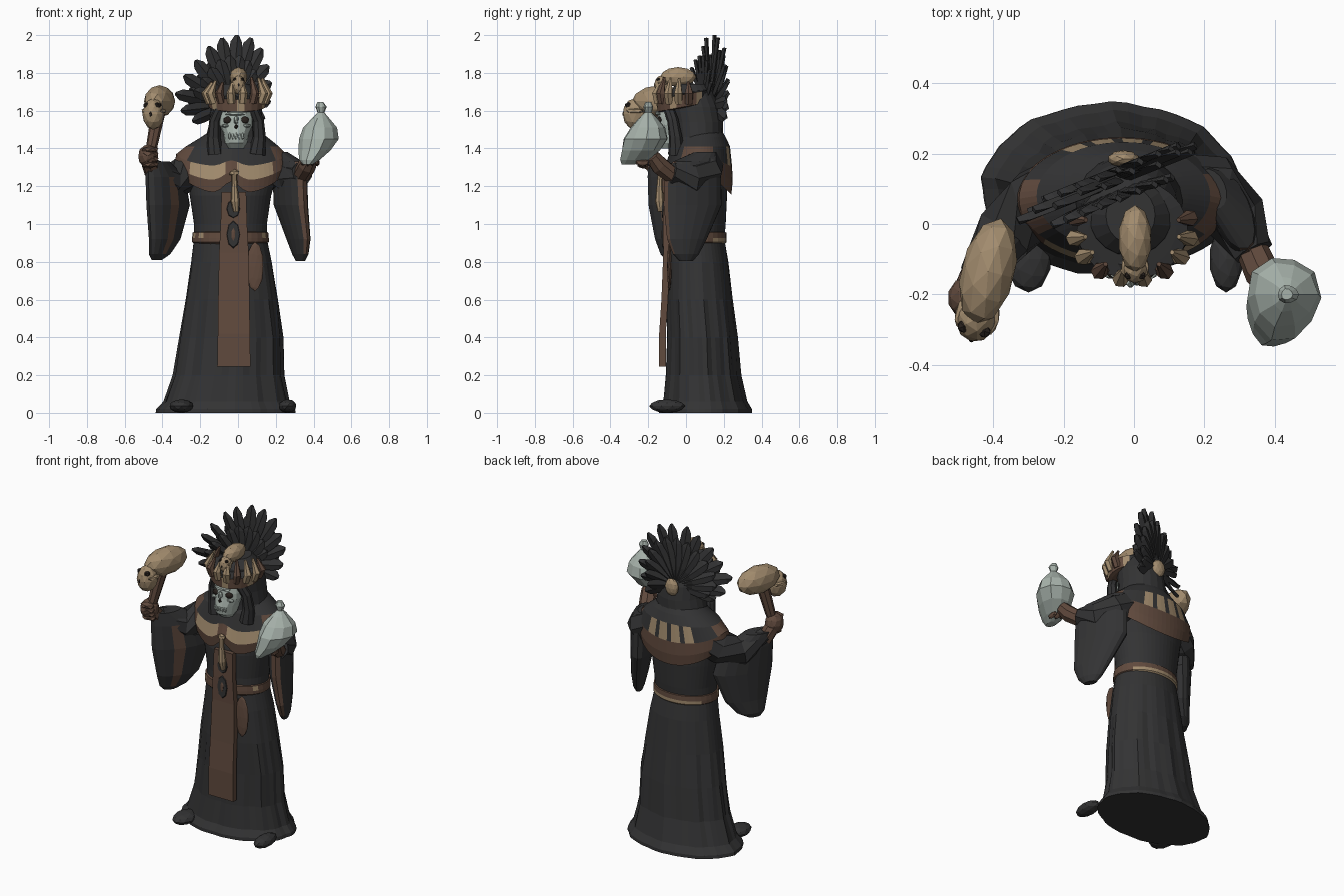
import bpy, bmesh, math, random
from mathutils import Vector, Matrix

random.seed(4)
PI = math.pi

def colour(name, rgb):
    m = bpy.data.materials.new(name)
    m.diffuse_color = (*rgb, 1)
    return m

BLACK = colour("black cloth", (.033, .033, .034))
BROWN = colour("brown leather", (.118, .068, .047))
TAN = colour("old bone", (.36, .26, .155))
PALE = colour("pale green", (.39, .45, .41))
DARK = colour("socket shadow", (.022, .016, .013))
MATS = [BLACK, BROWN, TAN, PALE, DARK]
K, B, T, P, D = range(5)

def finish(name, bm, mat=None):
    bmesh.ops.recalc_face_normals(bm, faces=bm.faces)
    if mat is not None:
        for f in bm.faces:
            f.material_index = mat
    me = bpy.data.meshes.new(name)
    bm.to_mesh(me)
    bm.free()
    for m in MATS:
        me.materials.append(m)
    ob = bpy.data.objects.new(name, me)
    bpy.context.collection.objects.link(ob)
    return ob

def skin(name, loops, rule, caps=True):
    """Bridge rings of points; rule(ring, segment) gives the colour."""
    bm = bmesh.new()
    vs = [[bm.verts.new(p) for p in lp] for lp in loops]
    n = len(vs[0])
    for i in range(len(vs) - 1):
        for k in range(n):
            f = bm.faces.new((vs[i][k], vs[i][(k+1) % n], vs[i+1][(k+1) % n], vs[i+1][k]))
            f.material_index = rule(i, k) if callable(rule) else rule
    if caps:
        for i, lp in ((0, vs[0]), (len(vs) - 2, vs[-1])):
            bm.faces.new(lp).material_index = rule(i, 0) if callable(rule) else rule
    return finish(name, bm)

def loft(name, rings, rule, n=16, rot=0, fold=lambda z, a: 1, lift=lambda i, a: 0, caps=True):
    """Stack of ellipses (z, cx, cy, rx, ry), turned by rot."""
    loops = []
    for i, (z, cx, cy, rx, ry) in enumerate(rings):
        lp = []
        for k in range(n):
            a = 2 * PI * k / n
            x, y = rx * math.cos(a) * fold(z, a), ry * math.sin(a) * fold(z, a)
            lp.append((cx + x * math.cos(rot) - y * math.sin(rot),
                       cy + x * math.sin(rot) + y * math.cos(rot), z + lift(i, a)))
        loops.append(lp)
    return skin(name, loops, rule, caps)

def tube(name, pts, radii, mat, n=8):
    pts = [Vector(p) for p in pts]
    loops = []
    for i, p in enumerate(pts):
        d = (pts[min(i + 1, len(pts) - 1)] - pts[max(i - 1, 0)]).normalized()
        s = d.cross(Vector((.1, 1, .05))).normalized()
        t = d.cross(s)
        loops.append([p + radii[i] * (s * math.cos(2*PI*k/n) + t * math.sin(2*PI*k/n)) for k in range(n)])
    return skin(name, loops, mat)

def ball(name, loc, radii, mat, mtx=Matrix(), sub=2):
    bm = bmesh.new()
    bmesh.ops.create_icosphere(bm, subdivisions=sub, radius=1)
    bm.transform(mtx @ Matrix.Translation(loc) @ Matrix.Diagonal((*radii, 1)))
    return finish(name, bm, mat)

def skull(name, loc, s, yaw):
    """Long cranium with muzzle, cheekbones and dark openings."""
    m = Matrix.Translation(loc) @ Matrix.Rotation(yaw, 4, 'Z') @ Matrix.Scale(s, 4)
    ball(name + "_cranium", (0, 0, 0), (.077, .155, .085), T, m)
    ball(name + "_muzzle", (0, -.14, -.068), (.058, .065, .083), T, m)
    ball(name + "_nose_hole", (0, -.2, -.068), (.009, .008, .015), D, m, 1)
    for sx in (-1, 1):
        ball(name + "_eye_socket", (sx * .03, -.168, -.022), (.02, .02, .017), D, m, 1)
        ball(name + "_cheekbone", (sx * .045, -.13, -.052), (.02, .05, .016), T, m, 1)

# robe from hem to shoulders, with pleats fading out at the waist
def pleat(z, a):
    w = .035 * max(0, min(1, (.9 - z) / .5)) * min(1, .4 + z * 3)
    return 1 + w * math.sin(9 * a + 2 * z) * .7 + w * .6 * math.sin(17 * a + 1 - 3 * z)

loft("robe", [(0, -.065, .10, .368, .245), (.02, -.065, .10, .364, .245), (.06, -.06, .10, .33, .22),
     (.2, -.05, .09, .288, .195), (.4, -.038, .085, .27, .183), (.6, -.035, .07, .243, .175),
     (.8, -.035, .062, .213, .162), (.92, -.04, .055, .193, .148), (1.0, -.04, .06, .193, .15),
     (1.15, -.04, .06, .215, .157), (1.3, -.03, .07, .25, .145), (1.42, -.03, .08, .17, .11)],
     K, 48, fold=pleat)
for sx, x in ((-1, -.3), (1, .262)):
    ball("foot", (x, -.1, .036), (.065 if sx < 0 else .048, .095, .036), K)

# worn leather patch on the skirt
ball("skirt_patch", (.09, -.088, .775), (.046, .012, .13), B)

# belt, with a bone coloured lower edge behind
loft("belt", [(.895, -.04, .055, .19, .15), (.905, -.04, .055, .203, .16), (.925, -.04, .055, .203, .16),
     (.955, -.04, .055, .2, .158), (.96, -.04, .055, .185, .148)],
     lambda i, k: T if i < 2 and 3 <= k <= 12 or i == 2 and k in (17, 19, 29) else B, 32)

# shoulder cape: dark yoke, leather border, bone fringe front and back
def cape_drop(i, a):
    s, c = math.sin(a), math.cos(a)
    front = .07 * math.exp(-(c / .2) ** 2) if s < 0 else 0
    return (-.135 * abs(s) ** 1.3 + front) * (i <= 2) * (1 - .25 * i)

def cape_colour(i, k):
    if i == 1 and 37 <= k <= 52 and k not in (44, 45):
        return T
    if i == 2 and 9 <= k <= 20:
        return T if k % 3 else K
    if i <= 1 or (i == 2 and (k < 4 or 26 < k < 36 or k > 53)):
        return B
    return K

loft("shoulder_cape", [(1.29, -.035, .065, .287, .175), (1.325, -.035, .065, .3, .182),
     (1.37, -.035, .072, .292, .172), (1.41, -.03, .08, .247, .153), (1.46, -.02, .085, .175, .125),
     (1.5, -.015, .085, .12, .1)], cape_colour, 60, lift=cape_drop, caps=False)

# long leather stole hanging down the front, with dark painted emblems
rows = [(1.17, .065, -.118), (1.0, .07, -.122), (.85, .078, -.12), (.6, .083, -.13), (.42, .085, -.142), (.245, .088, -.142)]
skin("stole", [[(-.022 - w, y, z), (-.022 + w, y, z), (-.022 + w, y + .035, z), (-.022 - w, y + .035, z)]
     for z, w, y in rows], B)
for z, h in ((1.08, .05), (.945, .075)):
    skin("stole_emblem", [[(-.025 + r * .036 * math.cos(a * PI / 4), y, z + r * h * math.sin(a * PI / 4)) for a in range(8)]
         for r, y in ((1, -.119), (.9, -.126))], K)
ball("stole_emblem_centre", (-.025, -.126, .945), (.012, .004, .035), B, sub=1)

# bone pendant
tube("pendant", [(-.02, -.135, 1.28), (-.018, -.14, 1.2), (-.015, -.14, 1.12), (-.01, -.135, 1.065)],
     [.013, .016, .024, .014], T)
ball("pendant_knob", (-.02, -.135, 1.27), (.028, .015, .02), T, sub=1)

# hanging sleeves with a leather hem, forearms and hands
loft("staff_sleeve", [(.81, -.43, -.07, .04, .02), (.84, -.415, -.06, .085, .04), (.92, -.388, -.05, .132, .055),
     (1.1, -.37, -.04, .185, .07), (1.25, -.385, -.06, .165, .07), (1.33, -.425, -.12, .09, .05)],
     lambda i, k: B if k == 3 and 0 < i < 4 else K, 16, rot=math.atan2(-.84, -.54))
loft("bag_sleeve", [(.805, .33, 0, .04, .02), (.84, .33, 0, .075, .033), (.92, .32, .005, .115, .047),
     (1.1, .28, .035, .168, .065), (1.25, .275, .035, .165, .068), (1.33, .27, .05, .13, .055), (1.38, .22, .1, .06, .04)],
     lambda i, k: B if k in (0, 15) and 0 < i < 5 else K, 16, rot=math.atan2(-.91, .41))
tube("staff_upper_arm", [(-.2, .1, 1.32), (-.28, .06, 1.26), (-.37, -.03, 1.22), (-.45, -.15, 1.3)], [.1, .1, .09, .05], K)
tube("bag_upper_arm", [(.14, .1, 1.32), (.22, .1, 1.28), (.29, .02, 1.24), (.34, -.08, 1.27)], [.1, .1, .09, .06], K)
tube("staff_wrist", [(-.45, -.14, 1.27), (-.475, -.2, 1.35)], [.045, .045], B)
tube("bag_wrist", [(.325, -.05, 1.24), (.365, -.14, 1.31), (.39, -.18, 1.36)], [.045, .05, .04], B)
ball("staff_palm", (-.475, -.21, 1.36), (.055, .06, .063), B)
for j in range(4):
    ball("staff_finger", (-.465, -.248 + .006 * j, 1.395 - .027 * j), (.05, .033, .018), B, sub=1)
    ball("bag_finger", (.345 + .025 * j, -.17 - .02 * j, 1.325), (.014, .04, .02), B, sub=1)

# skull topped staff
tube("staff_handle", [(-.485, -.23, 1.3), (-.455, -.2, 1.42), (-.42, -.17, 1.6)], [.024, .03, .038], B)
skull("staff_skull", (-.415, -.135, 1.65), 1, -.24)

# tied pouch, slumped to one side
loft("pouch", [(1.315, .37, -.305, .025, .035), (1.34, .38, -.27, .055, .078), (1.39, .405, -.235, .085, .105),
     (1.45, .425, -.21, .105, .12), (1.51, .43, -.2, .09, .092), (1.56, .435, -.2, .045, .05),
     (1.59, .438, -.2, .018, .018), (1.62, .438, -.2, .03, .026), (1.645, .435, -.2, .016, .016)],
     P, 10, fold=lambda z, a: 1 + .06 * math.sin(3 * a + 9 * z))

# hood, with a raised rim round the face
loft("hood", [(1.38, -.02, .07, .21, .13), (1.46, -.015, .065, .155, .132), (1.54, -.01, .06, .14, .135),
     (1.62, -.01, .045, .135, .137), (1.69, -.01, .03, .12, .12), (1.74, -.01, .025, .07, .08)], K, 20)
tube("hood_rim", [(-.12, -.05, 1.37), (-.128, -.055, 1.46), (-.122, -.07, 1.55), (-.085, -.1, 1.63), (-.01, -.12, 1.655),
     (.07, -.1, 1.63), (.107, -.07, 1.55), (.113, -.055, 1.46), (.1, -.05, 1.37)],
     [.045, .035, .03, .028, .025, .028, .03, .035, .045], K)
ball("hood_back_bone", (-.03, .185, 1.62), (.045, .025, .055), T)

# bony mask face
loft("face", [(1.4, -.01, -.1, .04, .04), (1.43, -.01, -.1, .06, .07), (1.48, -.01, -.09, .068, .085),
     (1.525, -.01, -.08, .088, .08), (1.56, -.01, -.08, .088, .075), (1.6, -.01, -.07, .082, .078), (1.645, -.01, -.06, .05, .05)], P, 14)
ball("brow", (-.01, -.145, 1.585), (.065, .02, .014), P, sub=1)
ball("nose_ridge", (-.01, -.165, 1.55), (.014, .018, .025), P, sub=1)
ball("nose_hole", (-.01, -.169, 1.515), (.011, .009, .012), D, sub=1)
for sx in (-1, 1):
    ball("eye_socket", (-.01 + sx * .043, -.139, 1.55), (.026, .016, .02), D)
    ball("cheekbone", (-.01 + sx * .055, -.14, 1.52), (.025, .018, .011), P, sub=1)
for j in range(5):
    ball("tooth", (-.045 + .0175 * j, -.172 + .004 * abs(j - 2), 1.465), (.009, .008, .02), P, sub=1)

# crown band with bone spikes and a skull at the front
loft("crown_band", [(1.615, -.005, -.015, .13, .125), (1.62, -.005, -.015, .15, .138), (1.685, -.005, -.015, .158, .142),
     (1.69, -.005, -.015, .125, .115)], lambda i, k: K if i > 1 or 2 < k < 9 else T if i == 1 and k % 4 == 2 else B,
     24, lift=lambda i, a: .025 * math.sin(a))
for j in range(10):
    a = PI * (.93 + 1.14 * j / 9)
    c, s = math.cos(a), math.sin(a)
    h = .07 + .035 * random.random()
    tube("crown_spike", [(-.005 + .145 * c, -.015 + .135 * s, 1.64), (-.005 + .168 * c, -.015 + .145 * s, 1.69),
         (-.005 + .135 * c, -.015 + .12 * s, 1.675 + h)], [.022, .024, .007], T if j % 3 else B, 6)
skull("crown_skull", (.003, -.042, 1.778), .62, 0)

# fan of dark feathers, standing turned behind the head
root = Vector((-.04, .125, 1.63))
nrm = Vector((-.4, 1, .06)).normalized()
tips = [(-.24, 1.545), (-.3, 1.6), (-.33, 1.69), (-.285, 1.785), (-.225, 1.865), (-.155, 1.94), (-.085, 1.985), (-.005, 2.0),
        (.07, 1.985), (.125, 1.93), (.16, 1.84), (.175, 1.75), (.17, 1.65), (.14, 1.56)]

def feather(x, z, scale, back, lean=0):
    start = root + Vector((0, back, 0))
    d = (Vector((x, root.y + .4 * (x - root.x) + back + lean, z)) - start) * scale
    s = (d.cross(nrm).normalized() + nrm * .3).normalized()   # each vane slightly twisted
    loops = []
    for t, w in ((.1, .014), (.4, .029), (.7, .036), (.9, .031), (1, .01)):
        p = start + d * t
        loops.append([p + s * w, p + nrm * .012, p - s * w, p - nrm * .012])
    skin("feather", loops, K)

for j, (x, z) in enumerate(tips):
    feather(x, z, 1, .012 * (j % 2))
    if j:
        mx, mz = (x + tips[j-1][0]) / 2, (z + tips[j-1][1]) / 2
        feather(mx, mz, .8, .03)
        if 2 < j < 12:
            feather(mx, mz, .72, -.03, -.03)
